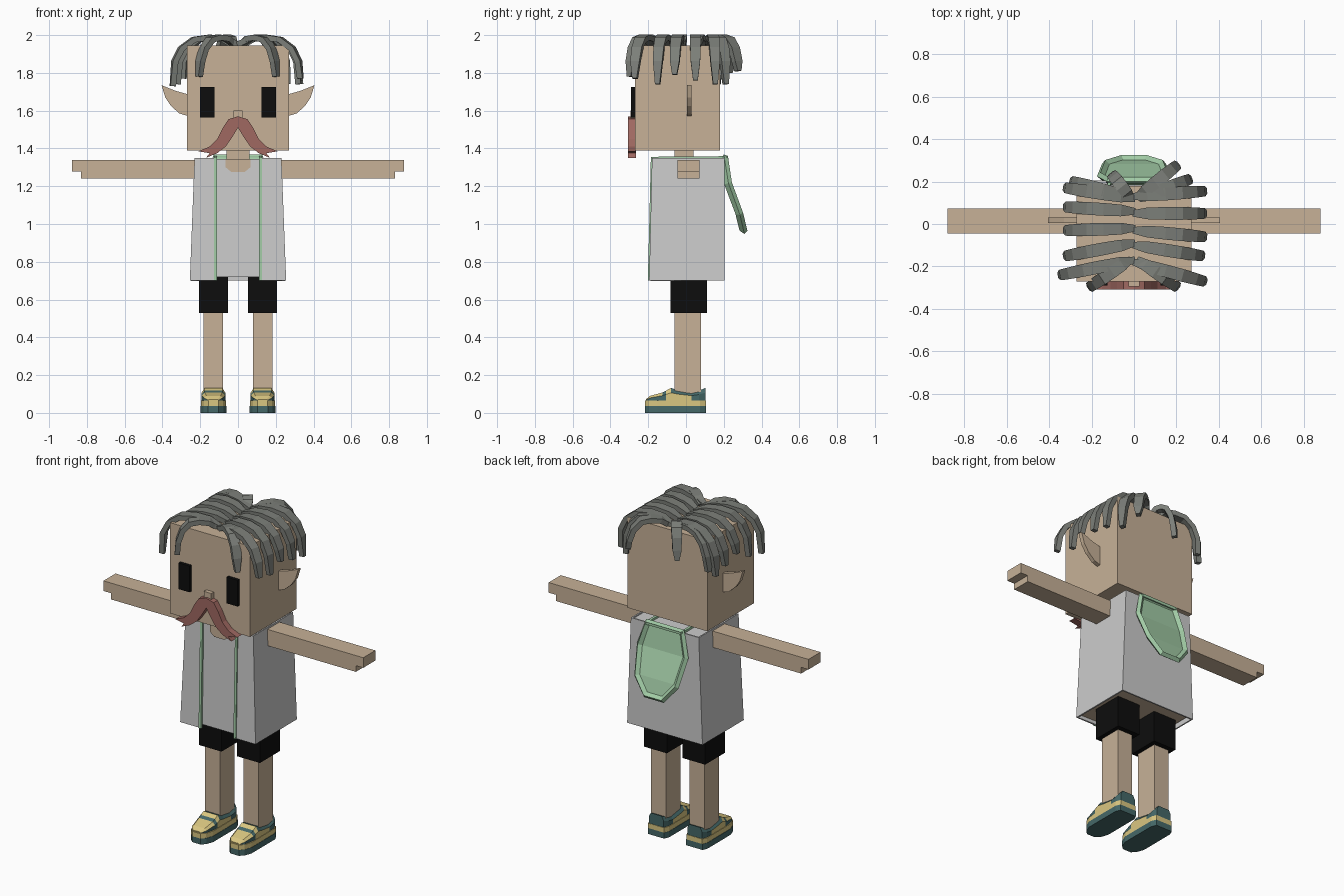
import bpy, bmesh
from mathutils import Vector

cube = bpy.data.objects.get("Cube")
if cube:
    bpy.data.objects.remove(cube, do_unlink=True)


def material(name, r, g, b):
    m = bpy.data.materials.new(name)
    m.use_nodes = True
    m.diffuse_color = (r, g, b, 1)
    bsdf = m.node_tree.nodes["Principled BSDF"]
    bsdf.inputs["Base Color"].default_value = (r, g, b, 1)
    bsdf.inputs["Roughness"].default_value = 0.8
    return m


SKIN = material("skin", .57, .44, .31)
SHIRT = material("light grey cloth", .60, .60, .60)
BLACK = material("black", .004, .004, .004)
HAIR = material("hair grey", .20, .21, .19)
RED = material("moustache red", .35, .14, .12)
GREEN = material("pale green", .36, .60, .38)
TEAL = material("shoe teal", .06, .14, .14)
YELLOW = material("shoe yellow", .70, .57, .22)


def finish(name, bm, mats, mirror=False, fix=True):
    """Turn a bmesh into an object, optionally mirrored to the other side."""
    if fix:
        bmesh.ops.recalc_face_normals(bm, faces=bm.faces)
    me = bpy.data.meshes.new(name)
    bm.to_mesh(me)
    bm.free()
    for m in mats:
        me.materials.append(m)
    ob = bpy.data.objects.new(name, me)
    bpy.context.collection.objects.link(ob)
    if mirror:
        ob.modifiers.new("Mirror", 'MIRROR')
    return ob


def loft(name, rings, mats, mirror=False, rule=None):
    """Skin a list of equal-length rings and close both ends."""
    bm = bmesh.new()
    vs = [[bm.verts.new(p) for p in r] for r in rings]
    n = len(vs[0])
    for a, b in zip(vs, vs[1:]):
        for i in range(n):
            j = (i + 1) % n
            bm.faces.new((a[i], a[j], b[j], b[i]))
    bm.faces.new(vs[0])
    bm.faces.new(vs[-1])
    bmesh.ops.recalc_face_normals(bm, faces=bm.faces)
    bm.normal_update()
    if rule:
        for f in bm.faces:
            f.material_index = rule(f)
    return finish(name, bm, mats, mirror)


def prism(name, outline, y0, y1, mat, mirror=False):
    """Extrude an x-z outline along y."""
    return loft(name, [[(x, y, z) for x, z in outline] for y in (y0, y1)],
                [mat], mirror)


def rect(x0, x1, z0, z1):
    return [(x0, z0), (x1, z0), (x1, z1), (x0, z1)]


def sweep(name, path, side, widths, thick, mat, mirror=False):
    """Run a flat rectangular section along a path."""
    path = [Vector(p) for p in path]
    side = Vector(side).normalized()
    rings = []
    for i, p in enumerate(path):
        tangent = path[min(i + 1, len(path) - 1)] - path[max(i - 1, 0)]
        up = side.cross(tangent).normalized() * thick / 2
        s = side * widths[i] / 2
        rings.append([p + s + up, p - s + up, p - s - up, p + s - up])
    return loft(name, rings, [mat], mirror)


# Head, face and neck
prism("head", rect(-.27, .27, 1.39, 1.945), -.27, .18, SKIN)
prism("neck", rect(-.06, .06, 1.32, 1.40), -.06, .04, SKIN)
prism("nose", rect(-.025, .025, 1.56, 1.60), -.295, -.265, SKIN)
prism("eye", rect(.125, .2, 1.565, 1.725), -.29, -.265, BLACK, True)
prism("ear", [(.26, 1.57), (.31, 1.585), (.355, 1.625), (.385, 1.67), (.405, 1.735),
              (.33, 1.705), (.26, 1.685)], .005, .03, SKIN, True)
prism("moustache", [(0, 1.51), (.03, 1.46), (.065, 1.41), (.11, 1.375), (.17, 1.35),
                    (.15, 1.375), (.21, 1.385), (.15, 1.41), (.11, 1.45),
                    (.08, 1.51), (.05, 1.555), (0, 1.57)], -.308, -.265, RED, True)

# Hair locks: root x, root y, tip x, tip y, tip height
ARC = [(0, .04), (.2, .27), (.45, .30), (.68, .26), (.87, .14)]
WIDTHS = [.03, .055, .06, .06, .055, .05, .025]


def lock(x0, y0, x1, y1, tip):
    root, run = Vector((x0, y0, 0)), Vector((x1 - x0, y1 - y0, 0))
    path = [root + run * t + Vector((0, 0, 1.945 + h * .13)) for t, h in ARC]
    path.append(root + run * .97 + Vector((0, 0, 1.86)))
    path.append(root + run + Vector((0, 0, tip)))
    # Crown the middle of each lock, then let it drop over the edge
    for p, rise in zip(path, (0, 0, .003, -.003, -.035, 0, 0)):
        p.z += rise
    sweep("hair_lock", path, (-run.y, run.x, 0), WIDTHS, .03, HAIR)


LOCKS = [(0, .13, .33, .155, 1.74), (0, .05, .33, .05, 1.76), (0, -.03, .33, -.06, 1.79),
         (0, -.10, .32, -.15, 1.74), (0, -.18, .33, -.27, 1.77),
         (0, .12, -.32, .17, 1.74), (0, .06, -.32, .08, 1.77), (0, -.02, -.32, -.03, 1.80),
         (0, -.09, -.32, -.15, 1.74), (0, -.17, -.345, -.24, 1.73),
         (.02, .13, .20, .275, 1.81), (.03, .12, .26, .21, 1.74),
         (-.02, .13, -.10, .23, 1.80), (-.03, .13, -.29, .20, 1.77),
         (.02, -.17, .20, -.295, 1.78), (-.02, -.17, -.205, -.295, 1.78)]
for args in LOCKS:
    lock(*args)

# Arms with a stepped hand
prism("arm", [(.2, 1.34), (.88, 1.34), (.88, 1.278), (.83, 1.278), (.83, 1.24),
              (.2, 1.24)], -.045, .072, SKIN, True)


# Undershirt body, bare on its underside
def level(hx, y0, y1, z):
    return [(-hx, y0, z), (hx, y0, z), (hx, y1, z), (-hx, y1, z)]


loft("undershirt", [level(.235, -.185, .19, .72), level(.22, -.172, .19, 1.343)],
     [SHIRT, SKIN], rule=lambda f: 1 if f.normal.z < -.9 else 0)
prism("neckline", [(-.065, 1.345), (-.065, 1.30), (-.035, 1.275), (.035, 1.275),
                   (.065, 1.30), (.065, 1.345)], -.18, -.172, SKIN)

# Open-fronted vest
bm = bmesh.new()
bottom, top = [[bm.verts.new((x, y, z)) for x, y in
                ((-.12, f), (-w, f), (-w, .205), (w, .205), (w, f), (.12, f))]
               for w, f, z in ((.255, -.195, .70), (.23, -.18, 1.35))]
for i in range(5):
    bm.faces.new((bottom[i + 1], bottom[i], top[i], top[i + 1]))
vest = finish("vest", bm, [SHIRT])
if vest.data.polygons[2].normal.y < 0:
    vest.data.flip_normals()
solid = vest.modifiers.new("Thickness", 'SOLIDIFY')
solid.thickness = .012
solid.offset = -1

# Green edging up the front and over the shoulders
sweep("vest_trim", [(.118, -.195, .70), (.118, -.180, 1.352), (.118, .21, 1.352)],
      (1, 0, 0), [.016] * 3, .014, GREEN, True)
prism("collar_trim", rect(-.126, .126, 1.344, 1.36), .19, .22, GREEN)

# Hood hanging behind, with a raised rim
bm = bmesh.new()
rows = [[bm.verts.new((s * hw, y, z)) for s in (-1, 1)] for y, z, hw in
        ((.222, 1.36, .12), (.243, 1.22, .158), (.302, 1.06, .135), (.325, .965, .06))]
for a, b in zip(rows, rows[1:]):
    bm.faces.new((a[0], a[1], b[1], b[0]))
bm.normal_update()
bmesh.ops.inset_region(bm, faces=bm.faces[:], thickness=.02, depth=-.018,
                       use_boundary=True, use_even_offset=True)
hood = finish("hood", bm, [GREEN], fix=False)
solid = hood.modifiers.new("Thickness", 'SOLIDIFY')
solid.thickness = .025
solid.offset = -1

# Shorts and legs
prism("shorts_leg", rect(.053, .207, .53, .725), -.083, .11, BLACK, True)
prism("leg", rect(.08, .182, .08, .54), -.06, .08, SKIN, True)

# Shoes: two sole layers below a shaped upper
MID = .13


def sole(name, z0, z1, grow, mat):
    half = [(.105, .055), (.075, .068), (-.15, .068), (-.195, .052), (-.218, .028)]
    outline = half + [(y, -h) for y, h in reversed(half)]
    loft(name, [[(MID + h * grow, y, z) for y, h in outline] for z in (z0, z1)],
         [mat], True)


sole("shoe_sole", 0, .036, 1, TEAL)
sole("shoe_stripe", .036, .066, .97, YELLOW)


def shoe_colour(f):
    c = f.calc_center_median()
    if c.y < -.13:
        return 1 if f.normal.z > .5 or f.normal.y < -.8 else 0
    if -.075 < c.y < .02 and f.normal.z < .5:
        return 1
    return 1 if -.11 < c.y < -.085 else 0


stations = [(-.212, .028, .072), (-.19, .05, .09), (-.125, .062, .108), (-.105, .063, .118),
            (-.08, .063, .132), (-.04, .063, .12), (.03, .063, .108), (.07, .062, .118),
            (.102, .05, .132)]
loft("shoe_upper", [[(MID + h, y, .06), (MID + h, y, .06 + (t - .06) * .65),
                     (MID + h * .75, y, t), (MID - h * .75, y, t),
                     (MID - h, y, .06 + (t - .06) * .65), (MID - h, y, .06)]
                    for y, h, t in stations], [TEAL, YELLOW], True, shoe_colour)
